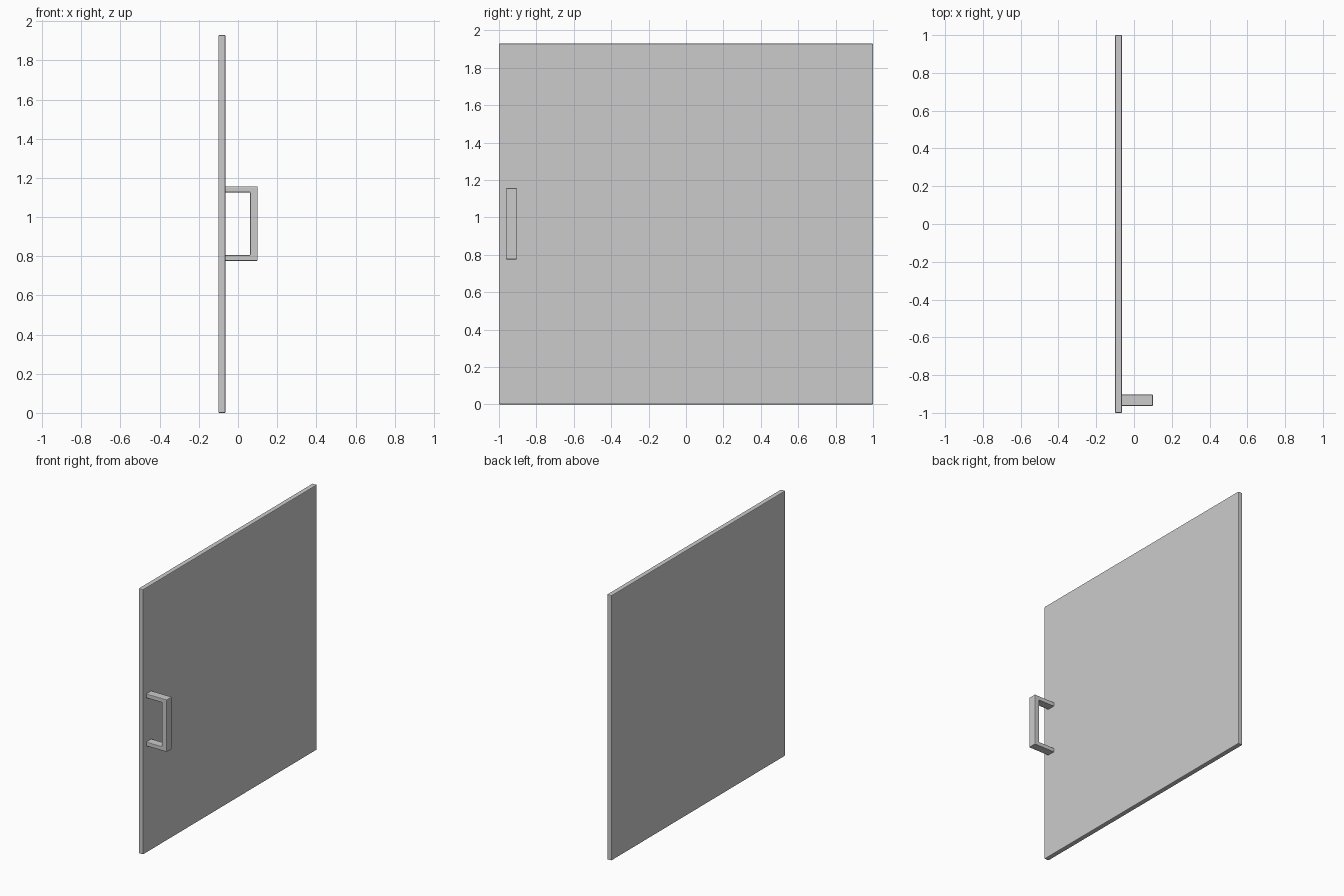
import bpy, bmesh
from mathutils import Vector

if "Cube" in bpy.data.objects:
    bpy.data.objects.remove(bpy.data.objects["Cube"])


def extruded(name, profile, y0, y1, bevel):
    """Extrude an XZ outline from y0 to y1 and soften its edges."""
    bm = bmesh.new()
    face = bm.faces.new([bm.verts.new((x, y0, z)) for x, z in profile])
    ext = bmesh.ops.extrude_face_region(bm, geom=[face])
    verts = [g for g in ext["geom"] if isinstance(g, bmesh.types.BMVert)]
    bmesh.ops.translate(bm, verts=verts, vec=Vector((0, y1 - y0, 0)))
    bmesh.ops.recalc_face_normals(bm, faces=bm.faces)
    mesh = bpy.data.meshes.new(name)
    bm.to_mesh(mesh)
    bm.free()
    obj = bpy.data.objects.new(name, mesh)
    bpy.context.collection.objects.link(obj)
    mod = obj.modifiers.new("edge_bevel", "BEVEL")
    mod.width = bevel
    mod.segments = 2
    return obj


# Flat door slab
BACK, FRONT, HEIGHT = -0.10, -0.064, 1.929
extruded("door_panel", [(BACK, 0), (FRONT, 0), (FRONT, HEIGHT), (BACK, HEIGHT)],
         -1.0, 1.0, 0.005)

# C-shaped pull handle, its leg ends set slightly into the slab
root, inner, outer = FRONT - 0.008, 0.062, 0.10
low, high, leg = 0.776, 1.156, 0.03
extruded("door_handle",
         [(root, low), (outer, low), (outer, high), (root, high),
          (root, high - leg), (inner, high - leg), (inner, low + leg), (root, low + leg)],
         -0.963, -0.903, 0.004)
